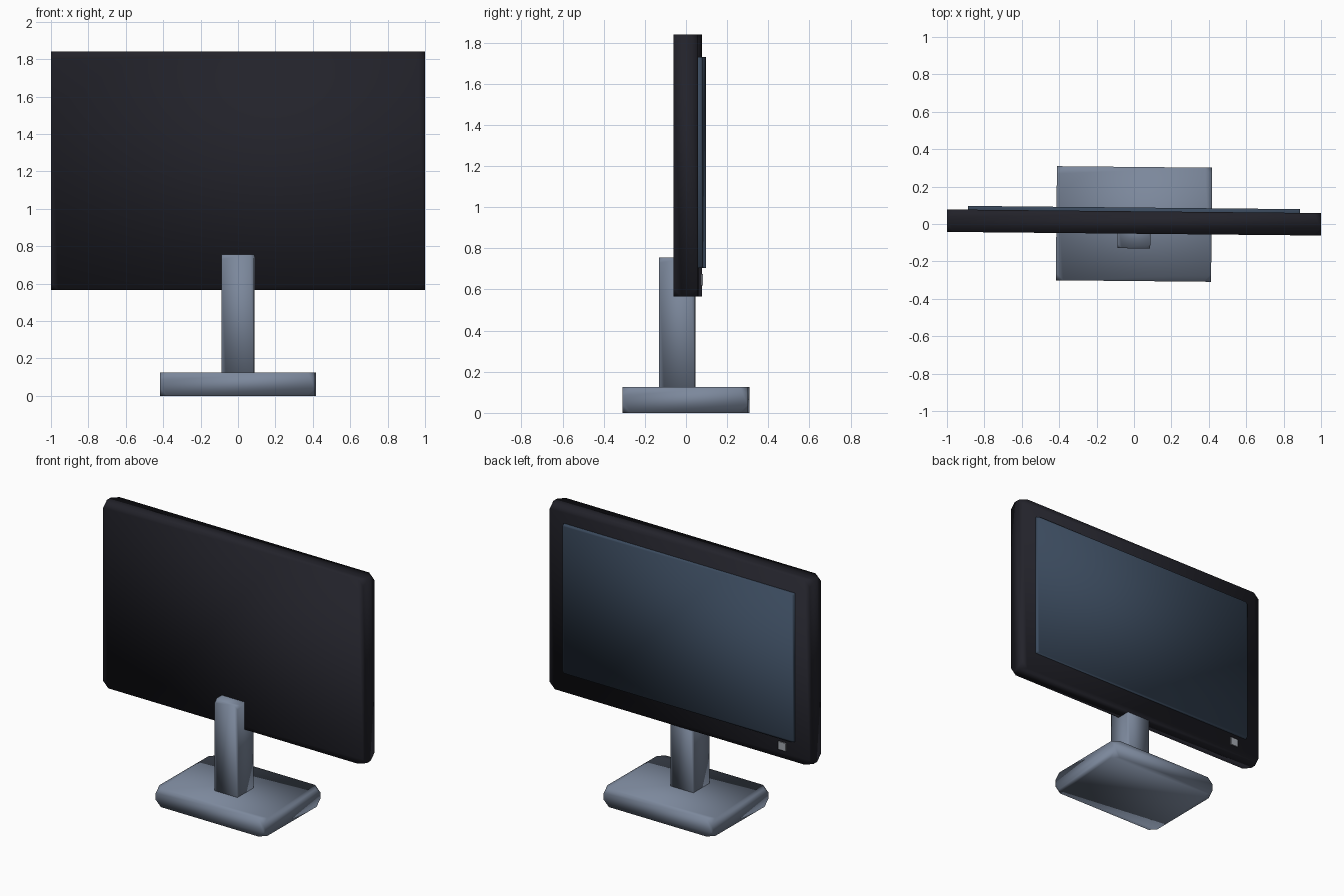
import bpy
import bmesh
import math
from mathutils import Matrix, Vector

cube = bpy.data.objects.get("Cube")
if cube:
    bpy.data.objects.remove(cube, do_unlink=True)

# The whole display is turned very slightly on its stand
TURN = Matrix.Rotation(math.radians(-0.56), 4, "Z")


def make_material(name, rgb):
    mat = bpy.data.materials.new(name)
    mat.use_nodes = True
    color = (*rgb, 1.0)
    mat.diffuse_color = color
    bsdf = mat.node_tree.nodes["Principled BSDF"]
    bsdf.inputs["Base Color"].default_value = color
    bsdf.inputs["Roughness"].default_value = 0.7
    return mat


def make_block(name, low, high, mat, corner=0.0):
    """Box between two corners, with its eight corners clipped."""
    low, high = Vector(low), Vector(high)
    bm = bmesh.new()
    bmesh.ops.create_cube(bm, size=1)
    bmesh.ops.scale(bm, vec=high - low, verts=bm.verts)
    bmesh.ops.translate(bm, vec=(low + high) / 2, verts=bm.verts)
    if corner:
        bmesh.ops.bevel(bm, geom=bm.verts[:], offset=corner, segments=1,
                        affect="VERTICES", profile=0.5)
    bm.transform(TURN)
    mesh = bpy.data.meshes.new(name)
    bm.to_mesh(mesh)
    bm.free()
    mesh.materials.append(mat)
    obj = bpy.data.objects.new(name, mesh)
    bpy.context.collection.objects.link(obj)
    # Soften the clipped corners but keep the box edges crisp
    bpy.ops.object.select_all(action="DESELECT")
    obj.select_set(True)
    bpy.context.view_layer.objects.active = obj
    bpy.ops.object.shade_smooth_by_angle(angle=math.radians(60))
    return obj


casing = make_material("dark casing", (0.016, 0.016, 0.023))
glass = make_material("blue grey glass", (0.042, 0.067, 0.108))
metal = make_material("grey metal", (0.2, 0.245, 0.33))
light = make_material("light grey", (0.36, 0.38, 0.42))

# Stand
make_block("base", (-0.415, -0.305, 0), (0.415, 0.305, 0.125), metal, 0.04)
make_block("stem", (-0.088, -0.13, 0.1), (0.088, 0.045, 0.755), metal, 0.025)

# Display, with the picture side towards the back
make_block("display_casing", (-1, -0.052, 0.565), (1, 0.068, 1.84), casing, 0.04)
make_block("screen", (-0.888, 0.04, 0.705), (0.888, 0.088, 1.73), glass, 0.012)
make_block("power_button", (-0.82, 0.06, 0.62), (-0.762, 0.075, 0.675), light)
